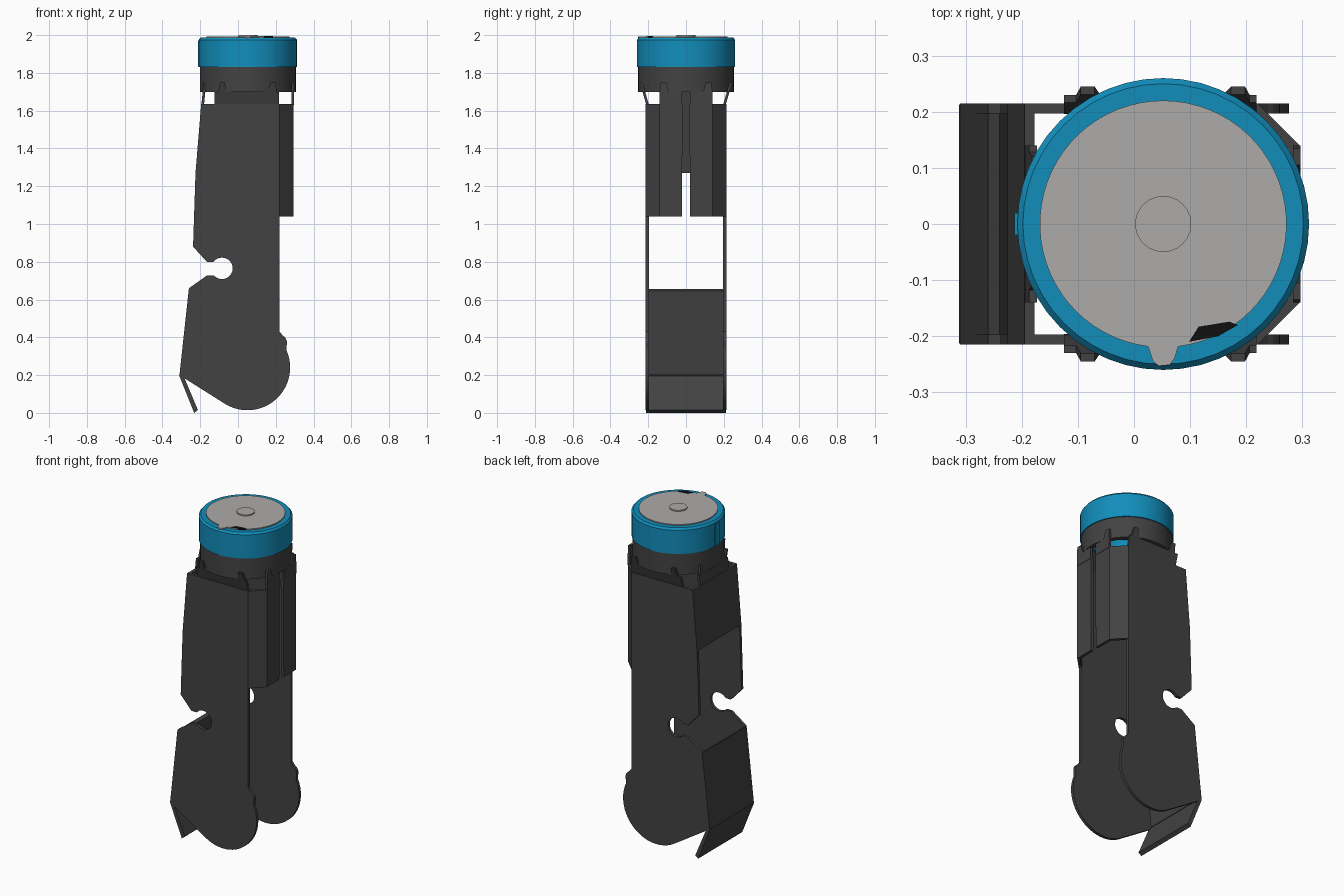
import bpy, bmesh
from math import sin, cos, radians, pi
from mathutils import Vector

if "Cube" in bpy.data.objects:
    bpy.data.objects.remove(bpy.data.objects["Cube"])


def material(name, rgb):
    m = bpy.data.materials.new(name)
    m.diffuse_color = (*rgb, 1)
    m.use_nodes = True
    m.node_tree.nodes["Principled BSDF"].inputs["Base Color"].default_value = m.diffuse_color
    return m


DARK = material("dark_metal", (0.055, 0.055, 0.055))
BLUE = material("blue_paint", (0.006, 0.27, 0.5))
GREY = material("light_grey", (0.42, 0.41, 0.40))
BLACK = material("black", (0.005, 0.005, 0.005))
CX = 0.052  # cap axis


def finish(name, bm, mat, smooth=False):
    bmesh.ops.recalc_face_normals(bm, faces=bm.faces)
    me = bpy.data.meshes.new(name)
    bm.to_mesh(me)
    bm.free()
    ob = bpy.data.objects.new(name, me)
    bpy.context.collection.objects.link(ob)
    me.materials.append(mat)
    if smooth:
        bpy.ops.object.select_all(action='DESELECT')
        ob.select_set(True)
        bpy.context.view_layer.objects.active = ob
        bpy.ops.object.shade_smooth_by_angle(angle=radians(30))
    return ob


def slab(name, corners, offset, mat=DARK, smooth=False):
    """Flat polygon extruded by an offset vector."""
    bm = bmesh.new()
    face = bm.faces.new([bm.verts.new(c) for c in corners])
    out = bmesh.ops.extrude_face_region(bm, geom=[face], use_keep_orig=True)
    new = [v for v in out['geom'] if isinstance(v, bmesh.types.BMVert)]
    bmesh.ops.translate(bm, verts=new, vec=Vector(offset))
    return finish(name, bm, mat, smooth)


def lathe(name, profile, mat, n=48):
    """Closed (radius, z) section revolved about the cap axis."""
    bm = bmesh.new()
    rings = [[bm.verts.new((CX + r * cos(2 * pi * i / n), r * sin(2 * pi * i / n), z))
              for r, z in profile] for i in range(n)]
    k = len(profile)
    for i in range(n):
        a, b = rings[i], rings[(i + 1) % n]
        for j in range(k):
            bm.faces.new((a[j], b[j], b[(j + 1) % k], a[(j + 1) % k]))
    return finish(name, bm, mat, True)


def arc(cx, cz, r, a0, a1, n):
    return [(cx + r * cos(radians(a0 + (a1 - a0) * i / n)),
             cz + r * sin(radians(a0 + (a1 - a0) * i / n))) for i in range(n + 1)]


def strip(name, section, y0, y1):
    """XZ section extruded across y."""
    return slab(name, [(x, y0, z) for x, z in section], (0, y1 - y0, 0))


# side plates with keyhole notch and rounded foot
outline = ([(-0.195, 1.635), (-0.225, 1.27), (-0.238, 0.88), (-0.165, 0.80)]
           + arc(-0.085, 0.765, 0.057, 142, -138, 20)
           + [(-0.165, 0.727), (-0.26, 0.66), (-0.31, 0.2)]
           + arc(0.05, 0.24, 0.226, 238, 384, 24)
           + arc(0.215, 0.37, 0.045, -20, 60, 5)
           + [(0.22, 0.43), (0.22, 1.635)])
for s, tag in ((-1, "front"), (1, "back")):
    slab(f"{tag}_side_plate", [(x, s * 0.197, z) for x, z in outline], (0, s * 0.018, 0))

# walls joining the plates on the -x side
strip("upper_wall", [(-0.195, 1.635), (-0.225, 1.27), (-0.207, 1.27), (-0.177, 1.635)], -0.213, 0.213)
strip("lower_wall", [(-0.26, 0.655), (-0.31, 0.2), (-0.29, 0.2), (-0.24, 0.645)], -0.213, 0.213)
strip("foot_flap", [(-0.312, 0.2), (-0.232, 0.0), (-0.212, 0.015), (-0.288, 0.195)], -0.213, 0.213)

# chamfered corner guards on the +x side, with a narrow slot between
for s, tag in ((-1, "front"), (1, "back")):
    slab(f"{tag}_guard_chamfer",
         [(0.22, s * 0.215, 1.635), (0.295, s * 0.14, 1.635),
          (0.295, s * 0.14, 1.04), (0.22, s * 0.215, 1.04)], (-0.013, -s * 0.013, 0))
    slab(f"{tag}_guard_face",
         [(0.295, s * 0.14, 1.635), (0.295, s * 0.018, 1.635),
          (0.295, s * 0.022, 1.04), (0.295, s * 0.14, 1.04)], (-0.018, 0, 0))


def tabbed(a, b):
    """Flange outline (u, z) with a tapered tab near each end."""
    return [(a, 1.63), (b, 1.63), (b, 1.70), (b - 0.012, 1.70), (b - 0.02, 1.75),
            (b - 0.045, 1.75), (b - 0.06, 1.70), (a + 0.065, 1.70), (a + 0.055, 1.75),
            (a + 0.03, 1.75), (a + 0.022, 1.70), (a, 1.70)]


# flanges reaching up to the cap
for s, tag in ((-1, "front"), (1, "back")):
    slab(f"{tag}_flange", [(u, s * (0.21 + (z - 1.63) * 0.29), z) for u, z in tabbed(-0.125, 0.218)],
         (0, -s * 0.014, 0))
    half = [(0.02, 1.63), (0.14, 1.63), (0.14, 1.70), (0.135, 1.75),
            (0.105, 1.75), (0.09, 1.70), (0.02, 1.70)]
    slab(f"{tag}_guard_flange", [(0.297, s * u, z) for u, z in half], (-0.014, 0, 0))
slab("wall_flange", [(-0.194 + (z - 1.63) * 0.1, u, z) for u, z in tabbed(-0.14, 0.14)], (0.014, 0, 0))

# cap rings
lathe("dark_collar", [(0.254, 1.70), (0.254, 1.83), (0.225, 1.83), (0.225, 1.70)], DARK)
lathe("blue_ring", [(0.26, 1.83), (0.26, 1.975), (0.25, 1.987), (0.215, 1.987), (0.215, 1.83)], BLUE)
slab("blue_index_mark", [(-0.213, -0.02, 1.835), (-0.2, -0.02, 1.835),
                         (-0.2, 0.02, 1.835), (-0.213, 0.02, 1.835)], (0, 0, 0.135), BLUE)

# top disc with pointer lug, centre boss and dark slot
top = (arc(CX, 0, 0.22, -83, 263, 64)
       + [(CX - 0.018, -0.245), (CX - 0.008, -0.253), (CX + 0.012, -0.251), (CX + 0.02, -0.24)])
slab("top_disc", [(x, y, 1.95) for x, y in top], (0, 0, 0.043), GREY, True)
slab("centre_boss", [(x, y, 1.98) for x, y in arc(CX, 0, 0.05, 0, 345, 23)], (0, 0, 0.02), GREY, True)
slot = [(0.098, -0.21), (0.115, -0.183), (0.17, -0.174), (0.185, -0.18), (0.15, -0.2)]
slab("dark_slot", [(x, y, 1.985) for x, y in slot], (0, 0, 0.01), BLACK)
